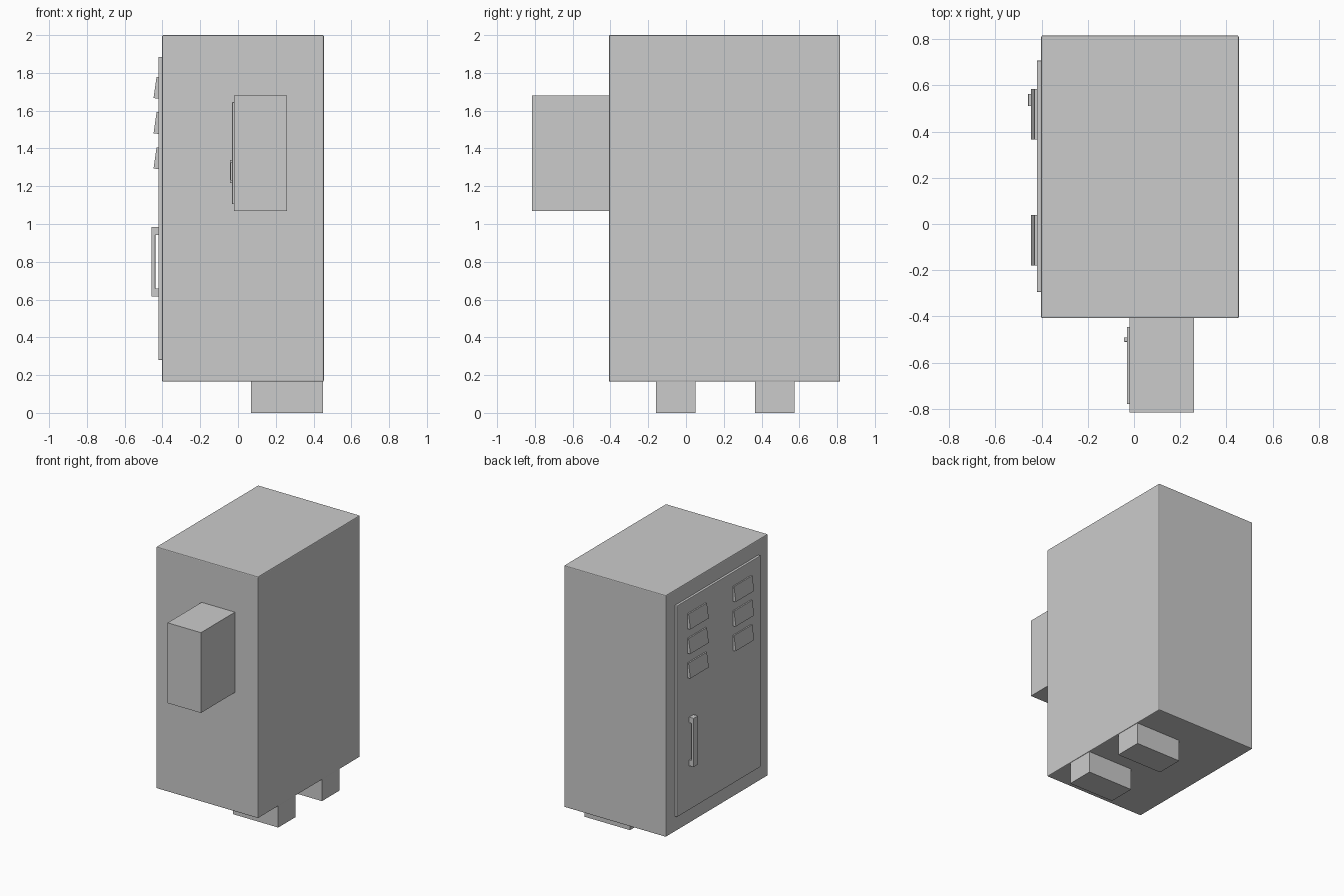
import bpy
import bmesh

if "Cube" in bpy.data.objects:
    bpy.data.objects.remove(bpy.data.objects["Cube"])


def finish(name, bm, bevel=0.0):
    bmesh.ops.recalc_face_normals(bm, faces=bm.faces)
    mesh = bpy.data.meshes.new(name)
    bm.to_mesh(mesh)
    bm.free()
    obj = bpy.data.objects.new(name, mesh)
    bpy.context.collection.objects.link(obj)
    if bevel:
        mod = obj.modifiers.new("edge_bevel", 'BEVEL')
        mod.width = bevel
        mod.segments = 2
    return obj


def box(name, x, y, z, bevel=0.0):
    """Box from (min, max) ranges on each axis."""
    bm = bmesh.new()
    bmesh.ops.create_cube(bm, size=1.0)
    for v in bm.verts:
        v.co = [r[0] if c < 0 else r[1] for c, r in zip(v.co, (x, y, z))]
    return finish(name, bm, bevel)


def prism(name, profile, y, bevel=0.0):
    """Extrude an (x, z) profile along y."""
    bm = bmesh.new()
    face = bm.faces.new([bm.verts.new((px, y[0], pz)) for px, pz in profile])
    ext = bmesh.ops.extrude_face_region(bm, geom=[face])
    for v in ext["geom"]:
        if isinstance(v, bmesh.types.BMVert):
            v.co.y = y[1]
    return finish(name, bm, bevel)


def handle(name, x_base, x_out, grip, y, z, end):
    """C-shaped pull handle sticking out towards -x."""
    z0, z1 = z
    xi = x_out + grip
    prism(name, [(x_base, z0), (x_out, z0), (x_out, z1), (x_base, z1),
                 (x_base, z1 - end), (xi, z1 - end),
                 (xi, z0 + end), (x_base, z0 + end)], y, 0.001)


# Main cabinet and its door
box("cabinet_body", (-0.402, 0.454), (-0.408, 0.816), (0.165, 2.0), 0.006)
box("cabinet_door", (-0.421, -0.400), (-0.295, 0.708), (0.28, 1.885), 0.004)
handle("cabinet_door_handle", -0.419, -0.458, 0.02, (0.511, 0.563), (0.615, 0.985), 0.043)

# Sloping vent hoods, two columns of three
for col, y0 in enumerate((-0.18, 0.365)):
    for row in range(3):
        z = 1.29 + 0.1865 * row
        prism(f"vent_hood_{col}_{row}",
              [(-0.419, z), (-0.447, z + 0.004), (-0.431, z + 0.116), (-0.419, z + 0.116)],
              (y0, y0 + 0.22))

# Side junction box with door
box("side_box", (-0.02, 0.26), (-0.816, -0.405), (1.07, 1.68))
box("side_box_door", (-0.031, -0.019), (-0.78, -0.445), (1.105, 1.645), 0.002)
handle("side_box_handle", -0.03, -0.043, 0.006, (-0.51, -0.491), (1.218, 1.34), 0.014)

# Feet
for i, y0 in enumerate((-0.16, 0.365)):
    box(f"foot_{i}", (0.068, 0.45), (y0, y0 + 0.21), (0.0, 0.168))
